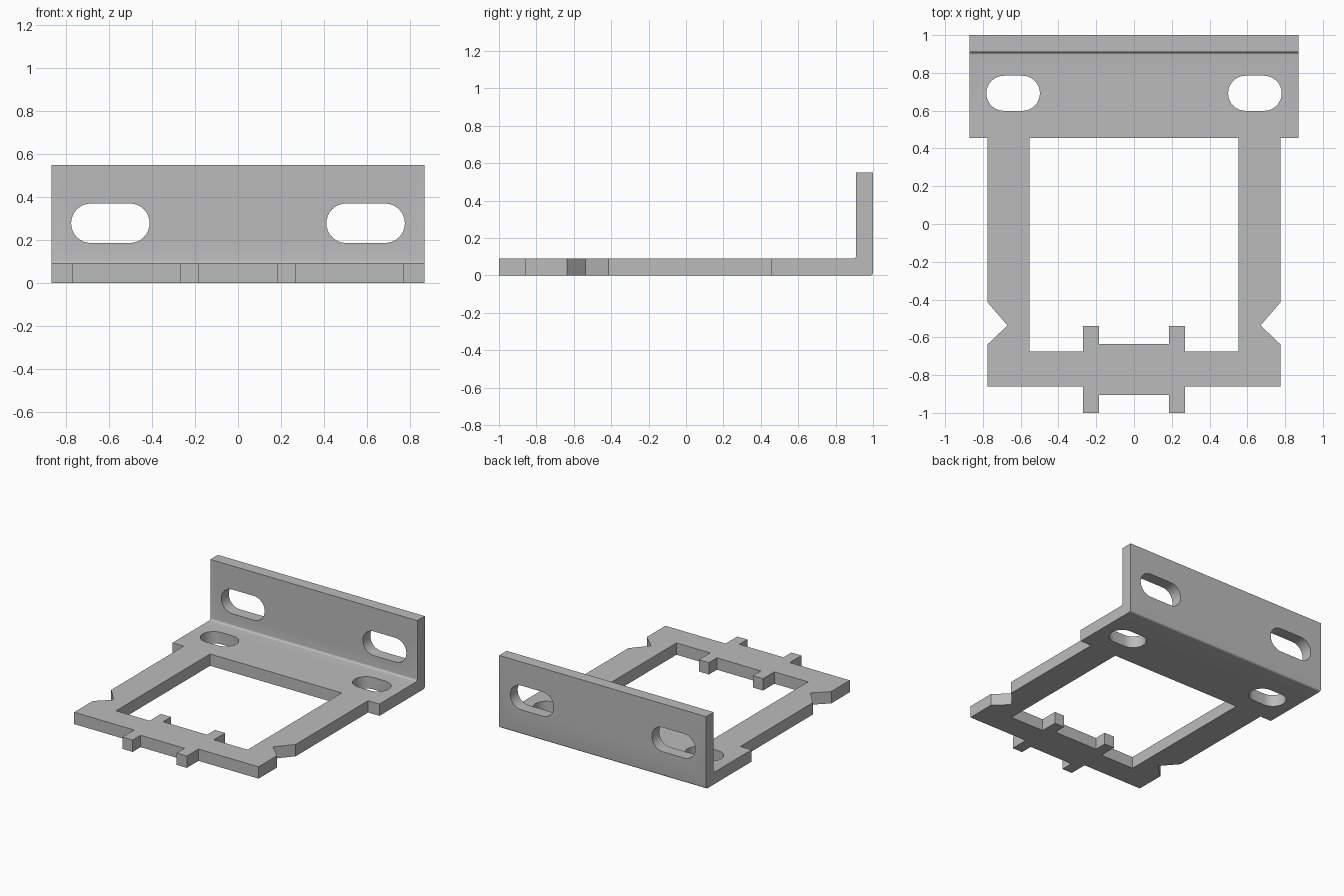
import bpy
import bmesh
from math import sin, cos, pi
from mathutils import Vector

cube = bpy.data.objects.get("Cube")
if cube:
    bpy.data.objects.remove(cube, do_unlink=True)

T = 0.09  # sheet thickness

steel = bpy.data.materials.new("plain grey steel")
steel.use_nodes = True
GREY = (0.5, 0.5, 0.5, 1)
steel.diffuse_color = GREY
steel.node_tree.nodes["Principled BSDF"].inputs["Base Color"].default_value = GREY


def prism(name, points, direction):
    """Extrude a closed 3D outline along a direction."""
    bm = bmesh.new()
    face = bm.faces.new([bm.verts.new(p) for p in points])
    moved = bmesh.ops.extrude_face_region(bm, geom=[face])["geom"]
    bmesh.ops.translate(bm, vec=Vector(direction),
                        verts=[v for v in moved if isinstance(v, bmesh.types.BMVert)])
    bmesh.ops.recalc_face_normals(bm, faces=bm.faces)
    mesh = bpy.data.meshes.new(name)
    bm.to_mesh(mesh)
    bm.free()
    mesh.materials.append(steel)
    obj = bpy.data.objects.new(name, mesh)
    bpy.context.collection.objects.link(obj)
    return obj


def mirrored(half):
    """Complete a half outline across x = 0."""
    return half + [(-x, y) for x, y in reversed(half)]


def arc(cx, cy, r, start, end, steps):
    return [(cx + r * cos(start + (end - start) * i / steps),
             cy + r * sin(start + (end - start) * i / steps)) for i in range(steps + 1)]


def slot(cx, cy, half_length, r):
    reach = half_length - r
    return (arc(cx + reach, cy, r, -pi / 2, pi / 2, 16)
            + arc(cx - reach, cy, r, pi / 2, 3 * pi / 2, 16))


def cut(target, cutter, operation="DIFFERENCE"):
    mod = target.modifiers.new(cutter.name, "BOOLEAN")
    mod.operation = operation
    mod.solver = "EXACT"
    mod.object = cutter
    bpy.context.view_layer.objects.active = target
    bpy.ops.object.modifier_apply(modifier=mod.name)
    bpy.data.objects.remove(cutter, do_unlink=True)


# Bent sheet: an L profile with a small rounded bend, swept across x
r = 0.015
inner = 1 - T
profile = ([(-1.1, 0)] + arc(1 - r, r, r, -pi / 2, 0, 5)
           + [(1, 0.55), (inner, 0.55)]
           + arc(inner - r, T + r, r, 0, -pi / 2, 5) + [(-1.1, T)])
bracket = prism("mounting_bracket", [(-0.95, y, z) for y, z in profile], (1.9, 0, 0))

# Plan outline: wide back, notched side bars, front tabs
outline = mirrored([(0.185, -0.905), (0.185, -1), (0.27, -1), (0.27, -0.86),
                    (0.775, -0.86), (0.775, -0.637), (0.67, -0.537), (0.775, -0.415),
                    (0.775, 0.455), (0.87, 0.455), (0.87, 1.1)])
cut(bracket, prism("outline_cutter", [(x, y, -0.2) for x, y in outline], (0, 0, 1)), "INTERSECT")

# Central opening with two inward tabs
opening = mirrored([(0.185, -0.635), (0.185, -0.54), (0.27, -0.54), (0.27, -0.675),
                    (0.553, -0.675), (0.553, 0.455)])
cut(bracket, prism("opening_cutter", [(x, y, -0.2) for x, y in opening], (0, 0, 0.5)))

# Mounting slots in the base and in the upright flange
for side in (-1, 1):
    base = slot(side * 0.64, 0.692, 0.142, 0.093)
    cut(bracket, prism("base_slot_cutter", [(x, y, -0.2) for x, y in base], (0, 0, 0.5)))
    wall = slot(side * 0.595, 0.278, 0.183, 0.092)
    cut(bracket, prism("wall_slot_cutter", [(x, 0.8, z) for x, z in wall], (0, 0.4, 0)))

# Smooth bends and slot ends, crisp edges elsewhere
bpy.ops.object.select_all(action="DESELECT")
bracket.select_set(True)
bpy.context.view_layer.objects.active = bracket
bpy.ops.object.shade_smooth_by_angle(angle=pi / 6)
